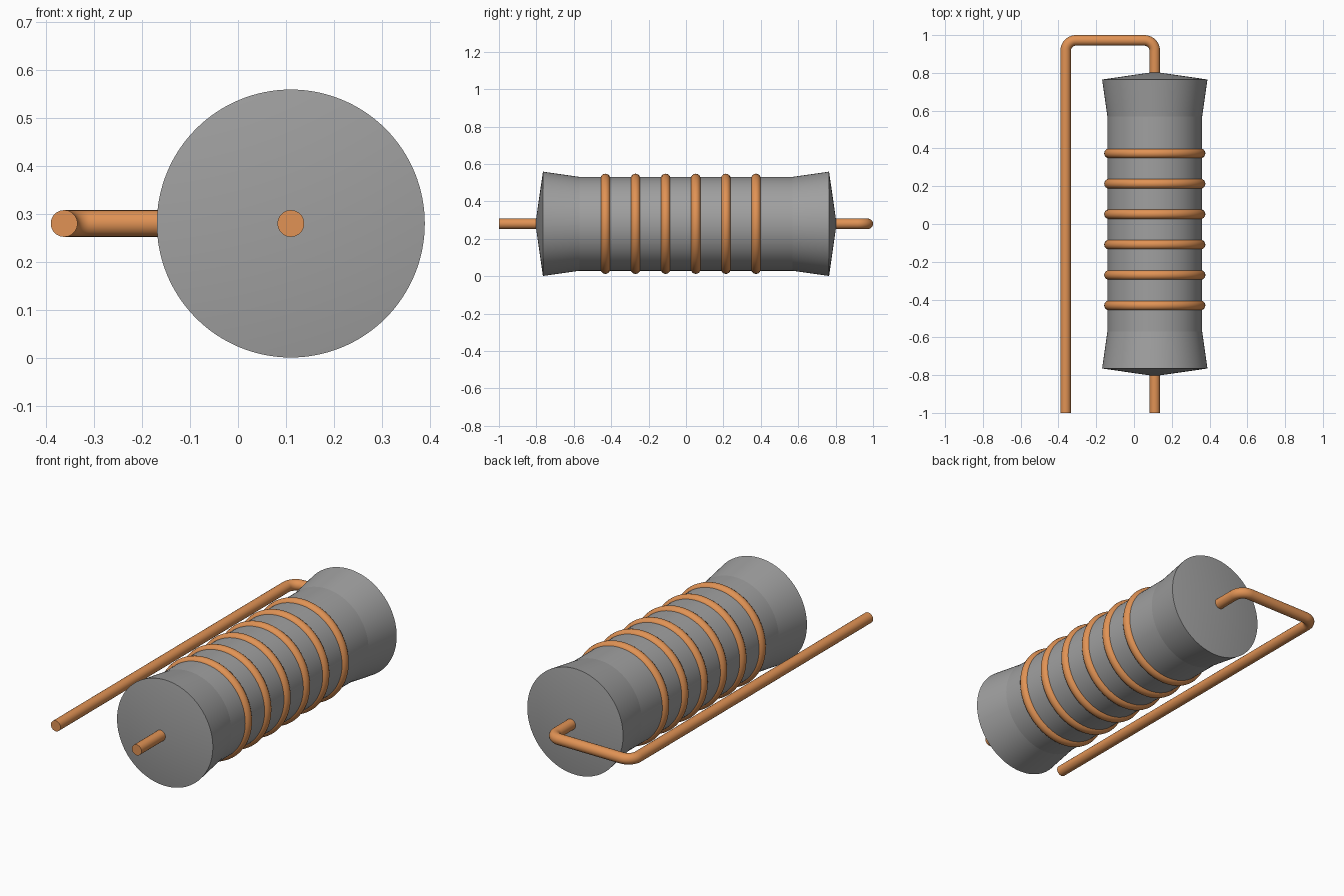
import bpy, bmesh, math
from mathutils import Vector

if "Cube" in bpy.data.objects:
    bpy.data.objects.remove(bpy.data.objects["Cube"])

CX, CZ = 0.11, 0.28          # body axis runs along y
LEAD_R, BEND_R, BACK_Y, RETURN_X = 0.028, 0.055, 0.972, -0.362


def material(name, colour):
    mat = bpy.data.materials.new(name)
    mat.diffuse_color = (*colour, 1)
    mat.use_nodes = True
    mat.node_tree.nodes["Principled BSDF"].inputs["Base Color"].default_value = mat.diffuse_color
    return mat


copper = material("copper", (0.75, 0.29, 0.09))
dark_grey = material("dark_grey", (0.35, 0.35, 0.35))


def smooth(obj, degrees):
    bpy.ops.object.select_all(action='DESELECT')
    obj.select_set(True)
    bpy.context.view_layer.objects.active = obj
    bpy.ops.object.shade_smooth_by_angle(angle=math.radians(degrees))


def lathe(name, profile, sides=128):
    """Spin (radius, y) points about the y axis."""
    bm = bmesh.new()
    verts = [bm.verts.new((r, y, 0)) for r, y in profile]
    edges = [bm.edges.new(pair) for pair in zip(verts, verts[1:])]
    bmesh.ops.spin(bm, geom=verts + edges, cent=(0, 0, 0), axis=(0, 1, 0),
                   angle=math.tau, steps=sides)
    bmesh.ops.remove_doubles(bm, verts=bm.verts, dist=1e-4)
    bmesh.ops.recalc_face_normals(bm, faces=bm.faces)
    mesh = bpy.data.meshes.new(name)
    bm.to_mesh(mesh)
    bm.free()
    obj = bpy.data.objects.new(name, mesh)
    obj.location = (CX, 0, CZ)
    bpy.context.collection.objects.link(obj)
    return obj


def wire(name, points):
    """Round wire along an xy path with right-angle corners rounded off."""
    pts = [Vector(p) for p in points]
    path = [pts[0]]
    for a, b, c in zip(pts, pts[1:], pts[2:]):
        u, v = (a - b).normalized(), (c - b).normalized()
        centre = b + (u + v) * BEND_R
        for i in range(11):
            t = math.pi / 2 * i / 10
            path.append(centre - (v * math.cos(t) + u * math.sin(t)) * BEND_R)
    path.append(pts[-1])
    curve = bpy.data.curves.new(name, 'CURVE')
    curve.dimensions = '3D'
    curve.bevel_depth = LEAD_R
    curve.bevel_resolution = 8
    curve.use_fill_caps = True
    spline = curve.splines.new('POLY')
    spline.points.add(len(path) - 1)
    for sp, p in zip(spline.points, path):
        sp.co = (p.x, p.y, CZ, 1)
    obj = bpy.data.objects.new(name, curve)
    bpy.context.collection.objects.link(obj)
    bpy.ops.object.select_all(action='DESELECT')
    obj.select_set(True)
    bpy.context.view_layer.objects.active = obj
    bpy.ops.object.convert(target='MESH')
    obj = bpy.context.object
    obj.name = name
    obj.data.materials.clear()
    obj.data.materials.append(copper)
    smooth(obj, 40)


# Body with flared ends and shallow conical caps
half = [(0, 0.805), (0.279, 0.765), (0.251, 0.57)]
body = lathe("resistor_body", half + [(r, -y) for r, y in reversed(half)])
body.data.materials.append(dark_grey)
smooth(body, 7)

# Raised copper bands
for i in range(6):
    bpy.ops.mesh.primitive_torus_add(
        major_segments=128, minor_segments=16, major_radius=0.242,
        minor_radius=0.026, location=(CX, 0.374 - 0.161 * i, CZ),
        rotation=(math.pi / 2, 0, 0))
    band = bpy.context.object
    band.name = f"band_{i + 1}"
    band.data.materials.append(copper)
    smooth(band, 40)

# Short straight front lead, and back lead folded alongside the body
wire("front_lead", [(CX, -1, 0), (CX, -0.77, 0)])
wire("folded_lead", [(CX, 0.77, 0), (CX, BACK_Y, 0),
                     (RETURN_X, BACK_Y, 0), (RETURN_X, -1, 0)])
